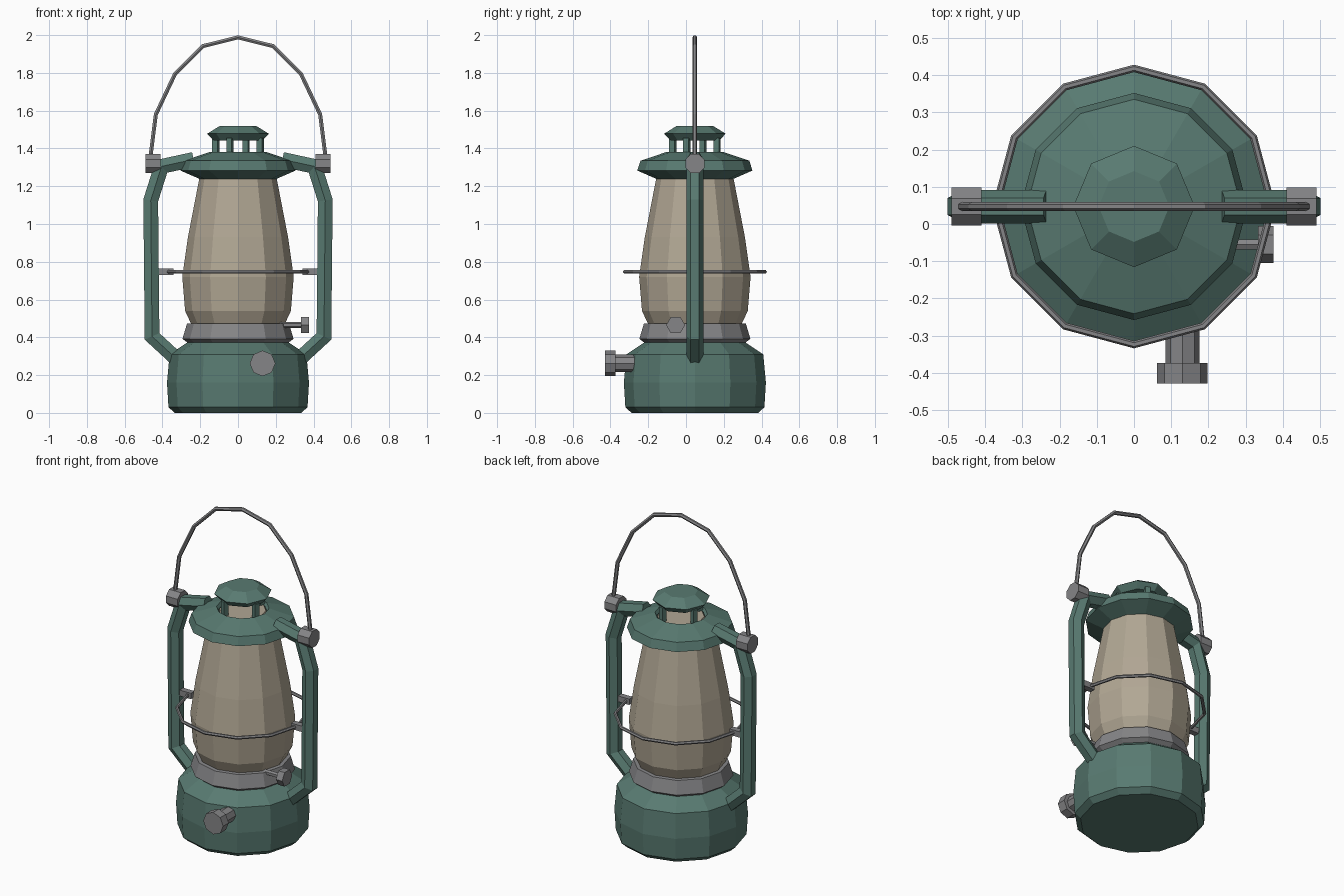
import bpy, bmesh, math
from mathutils import Matrix, Vector

if "Cube" in bpy.data.objects:
    bpy.data.objects.remove(bpy.data.objects["Cube"])

CY = 0.047  # lantern axis in y


def material(name, rgb):
    m = bpy.data.materials.new(name)
    m.diffuse_color = (*rgb, 1)
    m.use_nodes = True
    m.node_tree.nodes["Principled BSDF"].inputs["Base Color"].default_value = m.diffuse_color
    return m


GREEN = material("green_enamel", (0.098, 0.195, 0.165))
STEEL = material("grey_steel", (0.235, 0.235, 0.243))
GLASS = material("warm_glass", (0.44, 0.385, 0.295))


def finish(bm, name, mat):
    bmesh.ops.remove_doubles(bm, verts=bm.verts, dist=1e-5)
    bmesh.ops.recalc_face_normals(bm, faces=bm.faces)
    me = bpy.data.meshes.new(name)
    bm.to_mesh(me)
    bm.free()
    me.materials.append(mat)
    ob = bpy.data.objects.new(name, me)
    bpy.context.collection.objects.link(ob)
    return ob


def bridge(bm, rings, closed):
    """Join successive vertex rings; cap the ends or close the loop."""
    n = len(rings[0])
    pairs = list(zip(rings, rings[1:])) + ([(rings[-1], rings[0])] if closed else [])
    for a, b in pairs:
        for i in range(n):
            j = (i + 1) % n
            bm.faces.new((a[i], a[j], b[j], b[i]))
    if not closed:
        bm.faces.new(rings[0])
        bm.faces.new(rings[-1])


def lathe(name, mat, profile, sides=12, closed=False, matrix=None, turn=0.0):
    """Turn (radius, height) points around z, then place with matrix."""
    matrix = matrix or Matrix.Translation((0, CY, 0))
    bm = bmesh.new()
    angles = [turn + math.tau * i / sides for i in range(sides)]
    rings = [[bm.verts.new(matrix @ Vector((r * math.cos(a), r * math.sin(a), h)))
              for a in angles] for r, h in profile]
    bridge(bm, rings, closed)
    return finish(bm, name, mat)


def sweep(name, mat, path, radius, sides=6):
    """Mitred tube along an (x, z) path in the lantern's middle plane."""
    bm = bmesh.new()
    pts = [Vector(p) for p in path]
    rings = []
    for i, p in enumerate(pts):
        d0 = (p - pts[i - 1]).normalized() if i else None
        d1 = (pts[i + 1] - p).normalized() if i < len(pts) - 1 else None
        d0, d1 = d0 or d1, d1 or d0
        t = (d0 + d1).normalized()
        nrm = Vector((-t.y, t.x)) / max(t.dot(d0), 0.3)
        ring = []
        for k in range(sides):
            a = math.tau * k / sides
            q = p + nrm * radius * math.sin(a)
            ring.append(bm.verts.new((q.x, CY + radius * math.cos(a), q.y)))
        rings.append(ring)
    bridge(bm, rings, False)
    return finish(bm, name, mat)


def box(name, mat, size, matrix):
    bm = bmesh.new()
    bmesh.ops.create_cube(bm, size=1, matrix=matrix @ Matrix.Diagonal((*size, 1)))
    return finish(bm, name, mat)


# Fuel tank, burner collar and glass globe
lathe("fuel_tank", GREEN, [(0.335, 0), (0.368, 0.03), (0.376, 0.16), (0.362, 0.31), (0.265, 0.375)])
lathe("burner_collar", STEEL, [(0.265, 0.37), (0.294, 0.392), (0.27, 0.472), (0.235, 0.476)])
lathe("glass_globe", GLASS, [(0.245, 0.465), (0.28, 0.54), (0.295, 0.72), (0.265, 0.93),
                             (0.205, 1.24), (0.13, 1.368)])

# Hood, open at the top
lathe("hood", GREEN, [(0.195, 1.235), (0.305, 1.283), (0.288, 1.335), (0.148, 1.382),
                      (0.135, 1.365), (0.17, 1.30)], closed=True)

# Vent cap on four posts
lathe("vent_cap", GREEN, [(0.13, 1.443), (0.163, 1.478), (0.095, 1.52)], sides=8)
for i in range(4):
    turn = Matrix.Rotation(math.radians(-20 + 90 * i), 4, 'Z')
    box("vent_post", GREEN, (0.03, 0.03, 0.10),
        Matrix.Translation((0, CY, 0)) @ turn @ Matrix.Translation((0.125, 0, 1.405)))

# Guard wire ring
lathe("guard_ring", STEEL, [(0.371 + 0.01 * math.cos(math.tau * k / 6),
                             0.747 + 0.01 * math.sin(math.tau * k / 6)) for k in range(6)], closed=True)

# Side frame, handle ferrules and ring brackets, on both sides
along_x = Matrix.Rotation(math.pi / 2, 4, 'Y')
for label, s in (("left", -1), ("right", 1)):
    frame = [(0.33, 0.29), (0.455, 0.405), (0.462, 1.125), (0.405, 1.305), (0.235, 1.342)]
    sweep(label + "_frame_tube", GREEN, [(s * x, z) for x, z in frame], 0.045)
    lathe(label + "_ferrule", STEEL, [(0.055, -0.04), (0.055, 0.04)], sides=8,
          matrix=Matrix.Translation((s * 0.45, CY, 1.32)) @ along_x, turn=math.pi / 8)
    box(label + "_ring_bracket", STEEL, (0.085, 0.036, 0.036),
        Matrix.Translation((s * 0.385, CY, 0.747)))

# Carrying handle
half = [(0.468, 1.32), (0.435, 1.58), (0.333, 1.795), (0.185, 1.942)]
sweep("carrying_handle", STEEL,
      [(-x, z) for x, z in half] + [(0, 1.988)] + half[::-1], 0.012)

# Wick knob on the right
wick = Matrix.Translation((0, -0.055, 0.465)) @ along_x
lathe("wick_shaft", STEEL, [(0.016, 0.22), (0.016, 0.34)], sides=6, matrix=wick)
lathe("wick_knob", STEEL, [(0.05, 0.333), (0.05, 0.375)], sides=6, matrix=wick, turn=math.pi / 6)

# Filler cap on the front
filler = Matrix.Translation((0.13, 0, 0.262)) @ Matrix.Rotation(math.pi / 2, 4, 'X')
lathe("filler_neck", STEEL, [(0.046, 0.25), (0.046, 0.38)], sides=8, matrix=filler)
lathe("filler_cap", STEEL, [(0.068, 0.373), (0.068, 0.428)], sides=8, matrix=filler)
